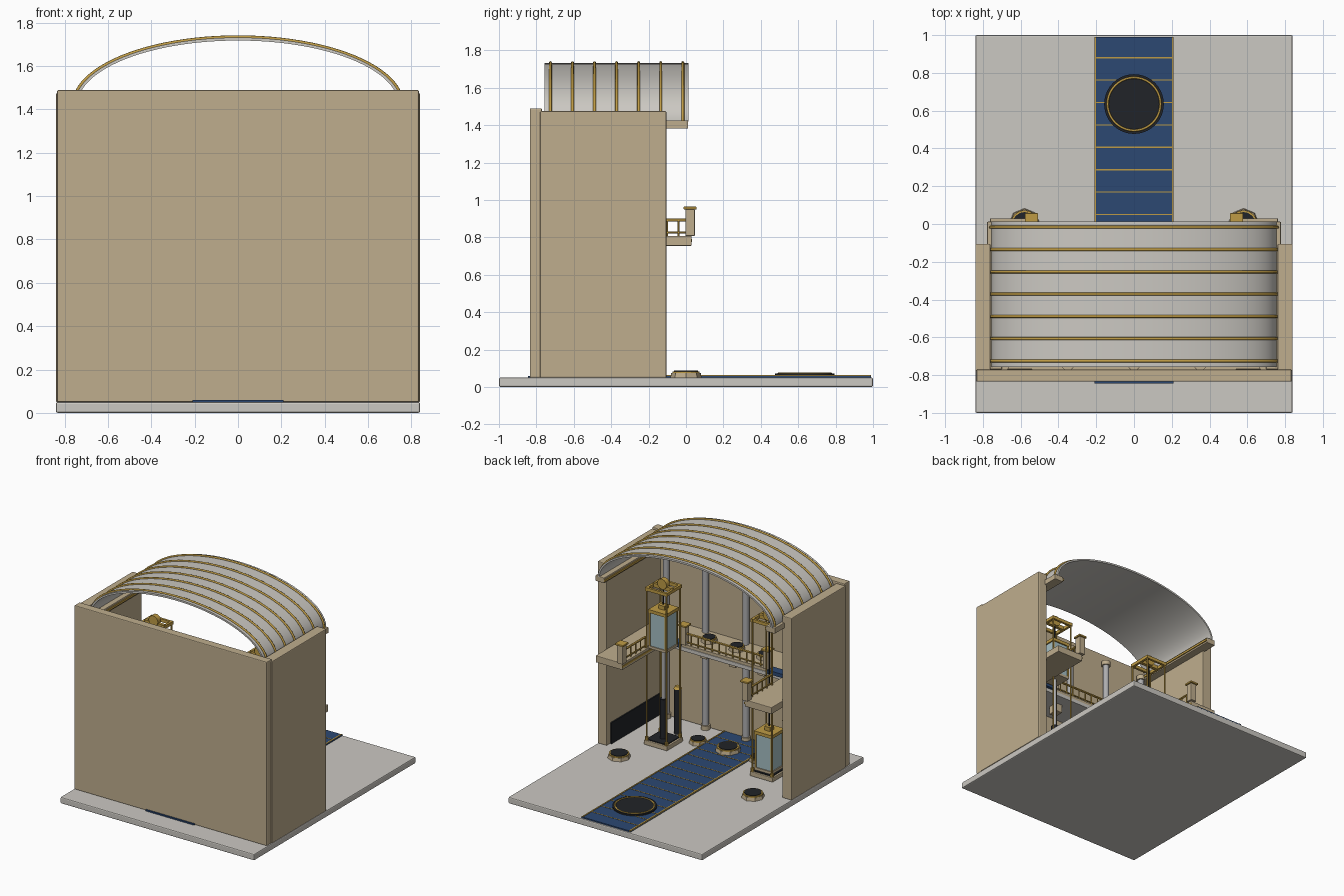
import bpy, bmesh, math
from mathutils import Matrix, Vector

if "Cube" in bpy.data.objects:
    bpy.data.objects.remove(bpy.data.objects["Cube"])

def mat(name, r, g, b):
    m = bpy.data.materials.new(name)
    m.diffuse_color = (r, g, b, 1)
    m.use_nodes = True
    m.node_tree.nodes["Principled BSDF"].inputs["Base Color"].default_value = m.diffuse_color
    return m

TAN = mat("sandstone", .52, .42, .27)
GOLD = mat("gold", .52, .33, .06)
BLUE = mat("blue_carpet", .025, .065, .17)
PALE = mat("pale_stone", .60, .58, .54)
DARK = mat("dark_metal", .015, .017, .021)
GLASS = mat("cab_glass", .38, .52, .55)
STEEL = mat("steel", .42, .42, .43)

class Part:
    """Collects boxes and cylinders into one named object."""
    def __init__(self):
        self.bm = bmesh.new()

    def box(self, x0, x1, y0, y1, z0, z1):
        m = Matrix.Translation(((x0+x1)/2, (y0+y1)/2, (z0+z1)/2)) @ \
            Matrix.Diagonal((abs(x1-x0), abs(y1-y0), abs(z1-z0), 1))
        bmesh.ops.create_cube(self.bm, size=1, matrix=m)
        return self

    def rod(self, a, b, r, n=12, r2=None):
        a, b = Vector(a), Vector(b)
        q = (b-a).to_track_quat('Z', 'Y').to_matrix().to_4x4()
        bmesh.ops.create_cone(self.bm, cap_ends=True, segments=n, radius1=r,
                              radius2=r if r2 is None else r2, depth=(b-a).length,
                              matrix=Matrix.Translation((a+b)/2) @ q)
        return self

    def done(self, name, material, bevel=0, smooth=False):
        me = bpy.data.meshes.new(name)
        self.bm.to_mesh(me)
        self.bm.free()
        ob = bpy.data.objects.new(name, me)
        bpy.context.collection.objects.link(ob)
        me.materials.append(material)
        if bevel:
            b = ob.modifiers.new("bevel", 'BEVEL')
            b.width, b.segments = bevel, 2
        if smooth:
            bpy.context.view_layer.objects.active = ob
            ob.select_set(True)
            bpy.ops.object.shade_smooth_by_angle(angle=math.radians(40))
            ob.select_set(False)
        return ob

def ring(name, loc, R, r):
    bpy.ops.mesh.primitive_torus_add(location=loc, major_radius=R, minor_radius=r,
                                     major_segments=40, minor_segments=8)
    ob = bpy.context.object
    ob.name = name
    ob.data.materials.append(GOLD)
    bpy.ops.object.shade_smooth()
    ob.select_set(False)

def pad(name, x, y, z, r):
    # octagonal base, gold lip, dark top
    Part().rod((x, y, z), (x, y, z+.025), r, 8, r*.95).done(name+"_base", TAN)
    Part().rod((x, y, z+.025), (x, y, z+.034), r*.88, 16).done(name+"_lip", GOLD)
    Part().rod((x, y, z+.03), (x, y, z+.038), r*.76, 16).done(name+"_top", DARK)

def railing(name, a, b, z, step=.062):
    # two rails with evenly spaced balusters from a to b
    a, b = Vector((*a, z)), Vector((*b, z))
    p = Part()
    n = max(2, round((b-a).length/step))
    for h, r in ((.018, .006), (.085, .009)):
        p.rod(a+Vector((0, 0, h)), b+Vector((0, 0, h)), r, 6)
    for i in range(n+1):
        c = a.lerp(b, i/n)
        p.rod(c, c+Vector((0, 0, .085)), .005, 6)
    p.done(name, GOLD)

def post(name, x, y, z):
    Part().box(x-.025, x+.025, y-.025, y+.025, z, z+.142).done(name, TAN, .003)
    Part().box(x-.035, x+.035, y-.035, y+.035, z+.142, z+.156).done(name+"_cap", GOLD, .003)

# floor and walls
Part().box(-.84, .84, -1, 1, 0, .05).done("floor_slab", PALE, .008)
Part().box(-.834, .834, -.835, -.77, .05, 1.49).done("back_wall", TAN, .006)
for s, n in ((1, "right"), (-1, "left")):
    Part().box(s*.76, s*.84, -.78, -.105, .05, 1.475).done(n+"_wall", TAN, .006)
    Part().box(s*.75, s*.762, -.77, -.15, .05, .215).done(n+"_dark_wainscot", DARK)
    Part().box(s*.70, s*.778, -.77, .012, 1.382, 1.425).done(n+"_roof_beam", TAN, .004)
    Part().box(s*.692, s*.702, -.77, .012, 1.395, 1.412).done(n+"_beam_trim", GOLD)

# carpet with gold borders, cross stripes and a floor medallion
Part().box(-.21, .21, -.845, .99, .05, .06).done("carpet", BLUE)
p = Part()
for s in (1, -1):
    p.box(s*.2, s*.21, -.77, .99, .055, .063)
for i in range(15):
    y = .88-i*.1185
    p.box(-.2, .2, y-.003, y+.003, .055, .062)
p.done("carpet_trim", GOLD)
Part().rod((0, .635, .058), (0, .635, .071), .158, 40).done("medallion", DARK, 0, True)
ring("medallion_ring", (0, .635, .071), .14, .006)

# barrel roof shell
N = 48
arc = lambda i, a, b: (a*math.cos(math.pi*i/N), 1.42+b*math.sin(math.pi*i/N))
bm = bmesh.new()
rows = []
for i in range(N+1):
    row = []
    for k, y in ((0, -.757), (0, .014), (1, .014), (1, -.757)):
        x, z = arc(i, .755-.014*k, .312-.014*k)
        row.append(bm.verts.new((x, y, z)))
    rows.append(row)
for r, q in zip(rows, rows[1:]):
    for j in range(4):
        bm.faces.new((r[j], r[(j+1) % 4], q[(j+1) % 4], q[j]))
bm.faces.new(rows[0])
bm.faces.new(rows[-1])
bmesh.ops.recalc_face_normals(bm, faces=bm.faces)
shell = Part()
shell.bm.free()
shell.bm = bm
shell.done("roof_shell", PALE, 0, True)

# gold roof ribs
cu = bpy.data.curves.new("roof_ribs", 'CURVE')
cu.dimensions = '3D'
cu.bevel_depth, cu.bevel_resolution = .008, 2
for k in range(7):
    sp = cu.splines.new('POLY')
    sp.points.add(N)
    for i in range(N+1):
        x, z = arc(i, .759, .314)
        sp.points[i].co = (x, -.725+k*.118, z, 1)
cu.materials.append(GOLD)
bpy.context.collection.objects.link(bpy.data.objects.new("roof_ribs", cu))

# wall pipes with collars
p, c = Part(), Part()
for x in (-.69, -.35, 0, .35, .69):
    p.rod((x, -.742, .05), (x, -.742, 1.4), .024, 16)
    for z in (.05, 1.38):
        c.rod((x, -.742, z), (x, -.742, z+.035), .034, 16)
p.done("wall_pipes", STEEL, 0, True)
c.done("pipe_collars", TAN, 0, True)

# mezzanine bridge along the back wall
Z = .808
Part().box(-.54, .54, -.77, -.48, .755, .785).done("bridge_slab", PALE, .003)
Part().box(-.54, .54, -.77, -.485, .785, Z).done("bridge_deck", TAN)
railing("bridge_railing", (-.36, -.495), (.36, -.495), Z)
for i in (-1, 0, 1):
    pad("bridge_pad_%d" % (i+1), i*.24, -.63, Z, .06)
    Part().box(i*.25-.03, i*.25+.03, -.65, -.57, .69, .756).done("bridge_bracket_%d" % (i+1), TAN, .004)

# floor pads
pad("centre_pad", 0, -.52, .06, .092)
for s, n in ((1, "right"), (-1, "left")):
    pad(n+"_inner_pad", s*.26, -.52, .05, .065)
    pad(n+"_outer_pad", s*.58, 0, .05, .083)

    # side balcony
    Part().box(s*.53, s*.762, -.77, .03, .755, Z).done(n+"_balcony", TAN, .004)
    Part().box(s*.526, s*.532, -.77, .032, .775, .79).done(n+"_balcony_trim", GOLD)
    railing(n+"_balcony_railing", (s*.548, -.28), (s*.548, .02), Z)
    post(n+"_balcony_post", s*.542, .022, Z)
    post(n+"_bridge_post", s*.36, -.495, Z)
    Part().box(s*.38, s*.53, -.53, -.46, .785, Z+.006).done(n+"_landing_mat", BLUE)

    # lift tower: base, guide poles, top frame and pulley
    X, Y, h = s*.458, -.375, .085
    Part().box(X-.1, X+.1, Y-.1, Y+.1, .05, .085).done(n+"_lift_base", TAN, .005)
    Part().box(X-.085, X+.085, Y-.085, Y+.085, .083, .092).done(n+"_lift_pit", DARK)
    p = Part()
    for u in (-h, h):
        for v in (-h, h):
            p.rod((X+u, Y+v, .085), (X+u, Y+v, 1.27), .007, 8)
            p.rod((X+u, Y+v, .085), (X+u, Y+v, .11), .014, 8)
        p.box(X+u-.009, X+u+.009, Y-h-.01, Y+h+.01, 1.255, 1.28)
        p.box(X-h-.01, X+h+.01, Y+u-.009, Y+u+.009, 1.255, 1.28)
    p.box(X-h, X+h, Y-.012, Y+.012, 1.255, 1.285)
    p.done(n+"_lift_frame", GOLD)
    Part().rod((X, Y-.02, 1.3), (X, Y+.02, 1.3), .04, 20).done(n+"_pulley", GOLD, 0, True)

    # cab: one raised, one at ground level
    z0 = .80 if s > 0 else .095
    Part().box(X-.075, X+.075, Y-.075, Y+.075, z0, z0+.02).done(n+"_cab_floor", TAN)
    Part().box(X-.068, X+.068, Y-.068, Y+.068, z0+.02, z0+.28).done(n+"_cab_glass", GLASS)
    p = Part()
    for u in (-.069, .069):
        for v in (-.069, .069):
            p.box(X+u-.006, X+u+.006, Y+v-.006, Y+v+.006, z0+.02, z0+.28)
    p.box(X-.078, X+.078, Y-.078, Y+.078, z0+.28, z0+.305)
    p.box(X-.025, X+.025, Y-.025, Y+.025, z0+.305, z0+.335)
    p.done(n+"_cab_frame", GOLD)
    Part().rod((X, Y, z0+.33), (X, Y, 1.28), .005, 8).done(n+"_lift_cable", DARK)
    if s > 0:
        Part().rod((X, Y, .09), (X, Y, .4), .026, 16).done("lift_piston_sleeve", DARK, 0, True)
        Part().rod((X, Y, .4), (X, Y, z0), .015, 12).done("lift_piston_rod", STEEL, 0, True)

    # pressure cylinder behind the lift
    Part().rod((s*.47, -.57, .05), (s*.47, -.57, .4), .028, 16).done(n+"_cylinder", DARK, 0, True)
    Part().rod((s*.47, -.57, .4), (s*.47, -.57, .42), .03, 16, .018).done(n+"_cylinder_cap", GOLD, 0, True)
